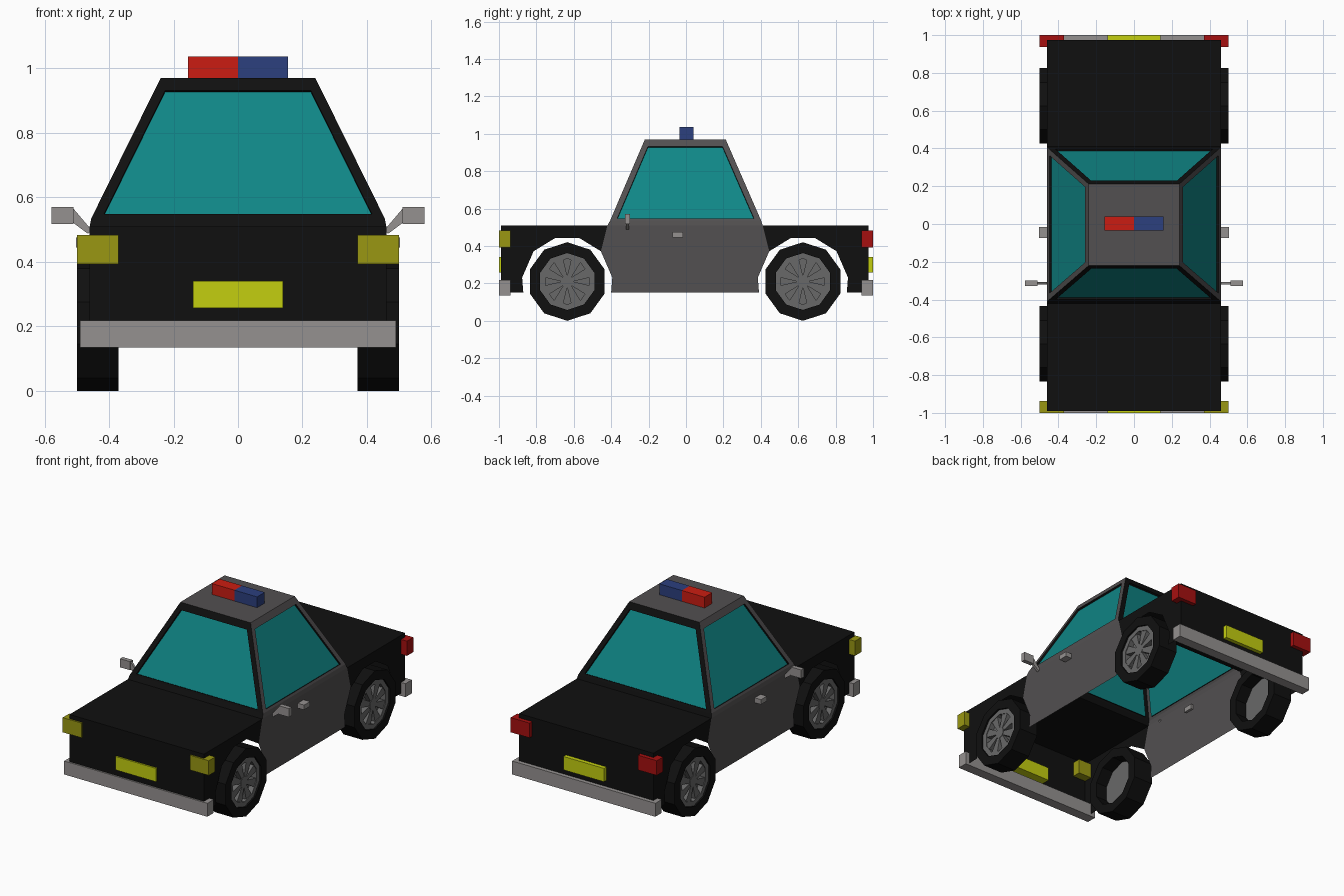
import bpy, bmesh
from math import sin, cos, pi, radians
from mathutils import Vector

if "Cube" in bpy.data.objects:
    bpy.data.objects.remove(bpy.data.objects["Cube"])


def material(name, r, g, b):
    m = bpy.data.materials.new(name)
    m.diffuse_color = (r, g, b, 1)
    m.use_nodes = True
    m.node_tree.nodes["Principled BSDF"].inputs["Base Color"].default_value = m.diffuse_color
    return m


BLACK = material("black", .005, .005, .005)
TEAL = material("teal_glass", .005, .24, .24)
DOOR = material("dark_grey", .085, .08, .082)
RIM = material("rim_grey", .14, .14, .14)
TRIM = material("trim_grey", .30, .285, .28)
LAMP = material("lamp_yellow", .32, .31, .006)
PLATE = material("plate_yellow", .55, .62, .005)
RED = material("red", .6, .012, .006)
TAIL = material("tail_red", .38, .005, .005)
BLUE = material("blue", .025, .05, .21)


def make(name, verts, faces, mat, mirror=False, sheet=False):
    bm = bmesh.new()
    vs = [bm.verts.new(v) for v in verts]
    for f in faces:
        bm.faces.new([vs[i] for i in f])
    bm.normal_update()
    if sheet:  # open panels face away from the car centre
        for f in bm.faces:
            if f.normal.dot(f.calc_center_median() - Vector((0, 0, .35))) < 0:
                f.normal_flip()
    else:
        bmesh.ops.recalc_face_normals(bm, faces=bm.faces)
    me = bpy.data.meshes.new(name)
    bm.to_mesh(me)
    bm.free()
    me.materials.append(mat)
    ob = bpy.data.objects.new(name, me)
    bpy.context.collection.objects.link(ob)
    if mirror:
        mod = ob.modifiers.new("Mirror", 'MIRROR')
        mod.use_axis = (True, False, False)
        mod.use_mirror_merge = False
    return ob


def sheets(name, polys, mat, mirror=False):
    verts, faces = [], []
    for p in polys:
        faces.append(range(len(verts), len(verts) + len(p)))
        verts += p
    return make(name, verts, faces, mat, mirror, sheet=True)


def prism(name, poly, lo, hi, mat, axis='X', mirror=False):
    n = len(poly)
    put = (lambda t, p: (t, *p)) if axis == 'X' else (lambda t, p: (p[0], t, p[1]))
    verts = [put(t, p) for t in (lo, hi) for p in poly]
    faces = [range(n), range(n, 2 * n)]
    faces += [(i, (i + 1) % n, n + (i + 1) % n, n + i) for i in range(n)]
    return make(name, verts, faces, mat, mirror)


def box(name, x, y, z, mat, mirror=False):
    poly = [(y[0], z[0]), (y[1], z[0]), (y[1], z[1]), (y[0], z[1])]
    return prism(name, poly, x[0], x[1], mat, 'X', mirror)


def ring(name, cy, cz, profile, mat, n=10):
    """Closed (radius, x) profile turned about the wheel axle."""
    m = len(profile)
    verts = [(x, cy + r * sin(2 * pi * i / n), cz + r * cos(2 * pi * i / n))
             for i in range(n) for r, x in profile]
    faces = [(i * m + j, i * m + (j + 1) % m,
              (i + 1) % n * m + (j + 1) % m, (i + 1) % n * m + j)
             for i in range(n) for j in range(m)]
    return make(name, verts, faces, mat, True)


# main dimensions
W, LOW, HOOD = .46, .15, .51
FRONT, BACK = -.99, .975
AXLES = {"front": -.635, "rear": .625}
AXLE_Z, ARCH = .21, .242
SHOULDER = {"front": -.42, "rear": .41}


def arch(end, angles):
    s = 1 if end == "front" else -1
    return [(W, AXLES[end] + s * ARCH * cos(radians(a)), AXLE_Z + ARCH * sin(radians(a)))
            for a in angles]


# fenders with wheel arches
for end, y in (("front", FRONT), ("rear", BACK)):
    outline = [(W, y, HOOD), (W, y, LOW)]
    outline += arch(end, (194, 175, 138, 105, 75, 42)) + [(W, SHOULDER[end], HOOD)]
    sheets(end + "_fender", [outline], BLACK, True)

# doors
door = arch("front", (-14, 5, 42)) + [(W, SHOULDER["front"], HOOD), (W, SHOULDER["rear"], HOOD)]
door += arch("rear", (42, 5, -14))
sheets("door", [door], DOOR, True)


# hood, trunk and end panels (the underside stays open)
def flat(y0, y1, z0, z1, w0=W, w1=W):
    return [(-w0, y0, z0), (w0, y0, z0), (w1, y1, z1), (-w1, y1, z1)]


sheets("front_panel", [flat(FRONT, FRONT, LOW, HOOD)], BLACK)
sheets("rear_panel", [flat(BACK, BACK, LOW, HOOD)], BLACK)
sheets("hood", [flat(FRONT, SHOULDER["front"], HOOD, HOOD)], BLACK)
sheets("trunk_lid", [flat(BACK, SHOULDER["rear"], HOOD, HOOD)], BLACK)

# cabin: belt line, roof, and framed windows
BW, BZ, BF, BB = .455, .535, -.406, .402
RW, RZ, RF, RB = .24, .97, -.22, .212
sheets("belt_ends", [flat(SHOULDER["front"], BF, HOOD, BZ, W, BW),
                     flat(SHOULDER["rear"], BB, HOOD, BZ, W, BW)], BLACK)
sheets("belt_side", [[(W, SHOULDER["front"], HOOD), (W, SHOULDER["rear"], HOOD),
                      (BW, BB, BZ), (BW, BF, BZ)]], DOOR, True)
sheets("roof", [flat(RF, RB, RZ, RZ, RW, RW)], DOOR)


def window(name, a, b, c, d, mat, mirror=False):
    """Frame a-b (bottom) to c-d (top), with a recessed pane."""
    a, b, c, d = map(Vector, (a, b, c, d))
    along = (b - a).normalized() * .033
    inner = []
    for v in (.03, .91):
        l, r = a.lerp(d, v) + along, b.lerp(c, v) - along
        inner += [l, r] if v < .5 else [r, l]
    normal = (b - a).cross(d - a).normalized()
    if normal.z < 0:
        normal.negate()
    pane = [p - normal * .012 for p in inner]
    outer = [a, b, c, d]
    loop = [(i, (i + 1) % 4) for i in range(4)]
    sheets(name + "_frame", [[outer[i], outer[j], inner[j], inner[i]] for i, j in loop], mat, mirror)
    sheets(name + "_reveal", [[inner[i], inner[j], pane[j], pane[i]] for i, j in loop], BLACK, mirror)
    sheets(name + "_glass", [pane], TEAL, mirror)


window("windshield", (-BW, BF, BZ), (BW, BF, BZ), (RW, RF, RZ), (-RW, RF, RZ), BLACK)
window("rear_window", (-BW, BB, BZ), (BW, BB, BZ), (RW, RB, RZ), (-RW, RB, RZ), BLACK)
window("side_window", (BW, BF, BZ), (BW, BB, BZ), (RW, RB, RZ), (RW, RF, RZ), DOOR, True)

# wheels
for end, cy in AXLES.items():
    ring(end + "_tire", cy, AXLE_Z, [(.152, .5), (.21, .5), (.21, .37), (.152, .37)], BLACK)
    ring(end + "_rim_ring", cy, AXLE_Z, [(.122, .49), (.154, .49), (.154, .45), (.122, .45)], RIM)
    for part, r, x0, x1 in (("rim_disc", .15, .445, .455), ("hub", .035, .45, .488)):
        circle = [(cy + r * sin(i * pi / 5), AXLE_Z + r * cos(i * pi / 5)) for i in range(10)]
        prism(end + "_" + part, circle, x0, x1, RIM, 'X', True)
    for k in range(8):
        t = (k + .5) * pi / 4
        spoke = [(cy + r * cos(t) - w * sin(t), AXLE_Z + r * sin(t) + w * cos(t))
                 for r, w in ((.025, -.011), (.13, -.028), (.13, .028), (.025, .011))]
        prism(f"{end}_spoke_{k}", spoke, .45, .486, RIM, 'X', True)

# bumpers, plates and lamps
for end, y, lamp in (("front", (-1, -.937), LAMP), ("rear", (.937, 1), TAIL)):
    box(end + "_bumper", (-.49, .49), y, (.135, .218), TRIM)
    box(end + "_plate", (-.139, .139), y, (.257, .34), PLATE)
    box(end + "_lamp", (.37, .5), y, (.393, .484), lamp, True)

# roof light bar
box("red_beacon", (-.155, 0), (-.035, .04), (.968, 1.037), RED)
box("blue_beacon", (0, .155), (-.035, .04), (.968, 1.037), BLUE)

# door handles and side mirrors
box("door_handle", (.445, .503), (-.073, -.015), (.445, .475), TRIM, True)
box("side_mirror", (.51, .578), (-.327, -.3), (.517, .57), TRIM, True)
prism("mirror_arm", [(.455, .5), (.465, .487), (.512, .522), (.512, .567)],
      -.321, -.306, TRIM, 'Y', True)
